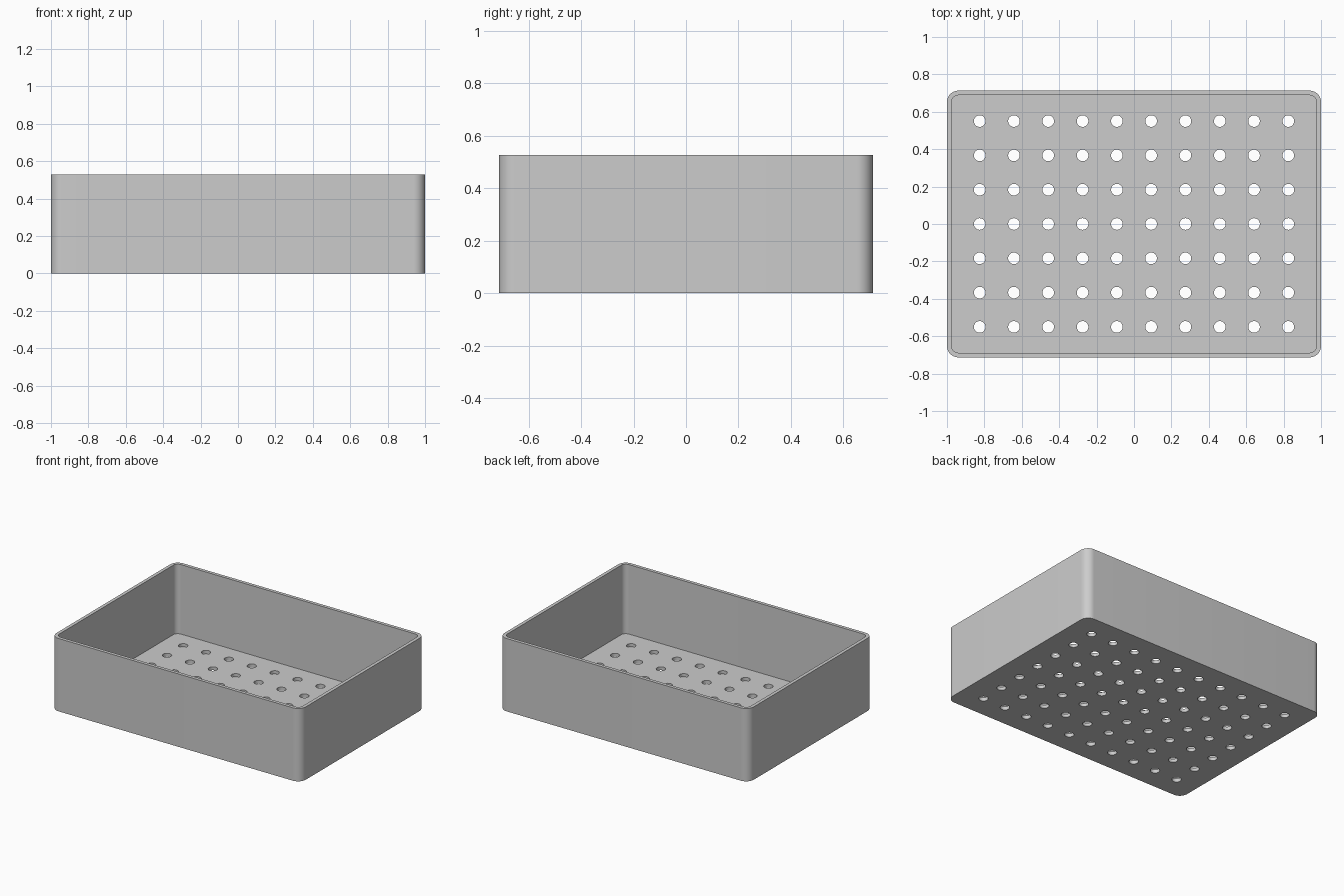
import bpy, bmesh
from math import cos, sin, pi, radians
from mathutils import Matrix

default = bpy.data.objects.get("Cube")
if default:
    bpy.data.objects.remove(default, do_unlink=True)

HALF_X, HALF_Y, HEIGHT = 1.0, 0.713, 0.528
WALL, CORNER = 0.0245, 0.061
COLS, ROWS, PITCH, HOLE = 10, 7, 0.1834, 0.031

grey = bpy.data.materials.new("plain grey")
grey.use_nodes = True
colour = (0.604, 0.604, 0.604, 1)
grey.diffuse_color = colour
grey.node_tree.nodes["Principled BSDF"].inputs["Base Color"].default_value = colour


def make_object(name, bm):
    bmesh.ops.recalc_face_normals(bm, faces=bm.faces)
    mesh = bpy.data.meshes.new(name)
    bm.to_mesh(mesh)
    bm.free()
    mesh.materials.append(grey)
    obj = bpy.data.objects.new(name, mesh)
    bpy.context.collection.objects.link(obj)
    return obj


def rounded_block(name, hx, hy, radius, bottom, top, steps=12):
    """Upright prism with rounded vertical corners."""
    bm = bmesh.new()
    outline = []
    for i, (sx, sy) in enumerate([(1, 1), (-1, 1), (-1, -1), (1, -1)]):
        for k in range(steps + 1):
            a = (i + k / steps) * pi / 2
            outline.append(bm.verts.new((sx * (hx - radius) + radius * cos(a),
                                         sy * (hy - radius) + radius * sin(a), bottom)))
    base = bm.faces.new(outline)
    lifted = bmesh.ops.extrude_face_region(bm, geom=[base], use_keep_orig=True)["geom"]
    verts = [v for v in lifted if isinstance(v, bmesh.types.BMVert)]
    bmesh.ops.translate(bm, verts=verts, vec=(0, 0, top - bottom))
    return make_object(name, bm)


def cut(obj, cutter):
    """Subtract the cutter, keep the result as plain mesh, discard the cutter."""
    cutter.hide_render = True
    mod = obj.modifiers.new("cut", "BOOLEAN")
    mod.operation, mod.solver, mod.object = "DIFFERENCE", "EXACT", cutter
    graph = bpy.context.evaluated_depsgraph_get()
    result = bpy.data.meshes.new_from_object(obj.evaluated_get(graph))
    obj.modifiers.clear()
    obj.data = result
    bpy.data.objects.remove(cutter, do_unlink=True)


# Open tray: outer block hollowed by a smaller rounded block
tray = rounded_block("tray", HALF_X, HALF_Y, CORNER, 0, HEIGHT)
cavity = rounded_block("cavity_cutter", HALF_X - WALL, HALF_Y - WALL,
                       CORNER - WALL, WALL, HEIGHT + 0.2)
cut(tray, cavity)

# Grid of round drain holes through the floor
bm = bmesh.new()
for c in range(COLS):
    for r in range(ROWS):
        place = Matrix.Translation(((c - (COLS - 1) / 2) * PITCH,
                                    (r - (ROWS - 1) / 2) * PITCH, 0))
        bmesh.ops.create_cone(bm, cap_ends=True, segments=32, radius1=HOLE,
                              radius2=HOLE, depth=0.2, matrix=place)
cut(tray, make_object("drain_hole_cutter", bm))

# Smooth corners and hole walls, crisp rims
bpy.ops.object.select_all(action="DESELECT")
tray.select_set(True)
bpy.context.view_layer.objects.active = tray
bpy.ops.object.shade_smooth_by_angle(angle=radians(30))
